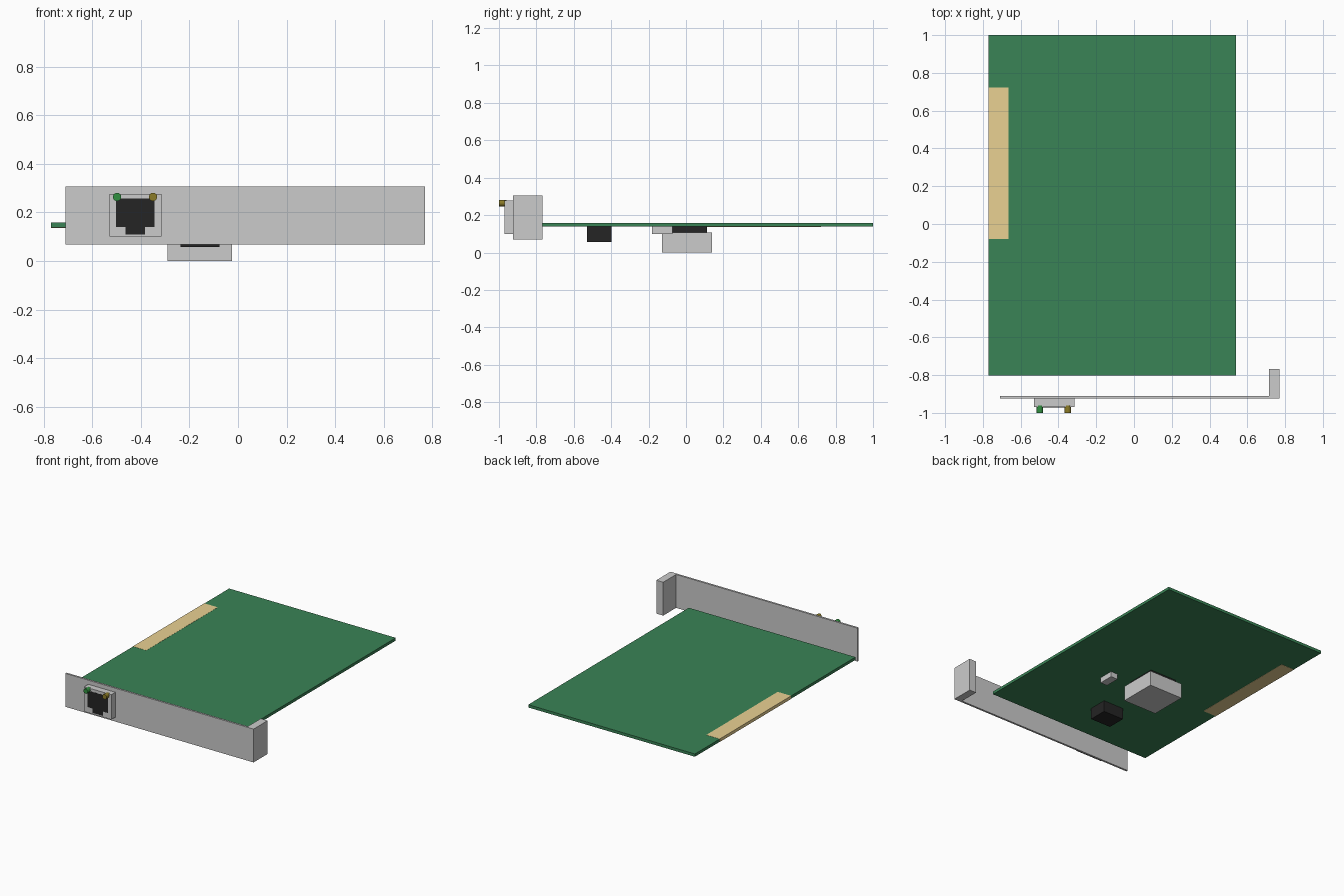
import bpy
import bmesh
from math import radians
from mathutils import Matrix, Vector

if "Cube" in bpy.data.objects:
    bpy.data.objects.remove(bpy.data.objects["Cube"])


def material(name, rgb):
    m = bpy.data.materials.new(name)
    m.diffuse_color = (*rgb, 1)
    m.use_nodes = True
    m.node_tree.nodes["Principled BSDF"].inputs["Base Color"].default_value = m.diffuse_color
    return m


GREEN = material("board_green", (0.042, 0.23, 0.093))
GOLD = material("contact_gold", (0.82, 0.64, 0.29))
BLACK = material("black_plastic", (0.018, 0.018, 0.018))
LED_GREEN = material("led_green", (0.03, 0.28, 0.05))
LED_AMBER = material("led_amber", (0.26, 0.2, 0.02))


def finish(name, bm, mat=None):
    bmesh.ops.recalc_face_normals(bm, faces=bm.faces[:])
    mesh = bpy.data.meshes.new(name)
    bm.to_mesh(mesh)
    bm.free()
    obj = bpy.data.objects.new(name, mesh)
    bpy.context.collection.objects.link(obj)
    if mat:
        mesh.materials.append(mat)
    return obj


def box(name, x, y, z, mat=None):
    bm = bmesh.new()
    size = Matrix.Diagonal((x[1] - x[0], y[1] - y[0], z[1] - z[0], 1))
    centre = Vector((sum(x) / 2, sum(y) / 2, sum(z) / 2))
    bmesh.ops.create_cube(bm, size=1, matrix=Matrix.Translation(centre) @ size)
    return finish(name, bm, mat)


def prism(name, points, direction, mat=None):
    bm = bmesh.new()
    face = bm.faces.new([bm.verts.new(p) for p in points])
    out = bmesh.ops.extrude_face_region(bm, geom=[face], use_keep_orig=True)
    verts = [g for g in out["geom"] if isinstance(g, bmesh.types.BMVert)]
    bmesh.ops.translate(bm, verts=verts, vec=direction)
    return finish(name, bm, mat)


# Circuit board with the gold contact strip on its left edge
box("circuit_board", (-0.77, 0.54), (-0.803, 1.0), (0.138, 0.158), GREEN)
box("edge_contacts", (-0.771, -0.665), (-0.08, 0.722), (0.137, 0.159), GOLD)

# L-shaped front bracket
profile = [(-0.71, -0.925), (0.77, -0.925), (0.77, -0.767),
           (0.716, -0.767), (0.716, -0.911), (-0.71, -0.911)]
prism("front_bracket", [(x, y, 0.069) for x, y in profile], (0, 0, 0.237))

# Network socket with a stepped dark opening
box("socket_housing", (-0.53, -0.316), (-0.97, -0.92), (0.1, 0.277))
half = [(0.079, 0.257), (0.079, 0.14), (0.04, 0.14), (0.04, 0.109)]
outline = half + [(-x, z) for x, z in reversed(half)]
prism("socket_opening", [(-0.423 + x, -0.971, z) for x, z in outline],
      (0, 0.02, 0), BLACK)

# Status lights
for name, x, mat in (("left_led", -0.498, LED_GREEN), ("right_led", -0.35, LED_AMBER)):
    bm = bmesh.new()
    bmesh.ops.create_cone(
        bm, cap_ends=True, segments=24, radius1=0.017, radius2=0.017, depth=0.04,
        matrix=Matrix.Translation((x, -0.98, 0.264)) @ Matrix.Rotation(radians(90), 4, 'X'))
    led = finish(name, bm, mat)
    bpy.context.view_layer.objects.active = led
    led.select_set(True)
    bpy.ops.object.shade_smooth_by_angle(angle=radians(40))
    led.select_set(False)

# Components under the board
box("processor", (-0.262, -0.052), (-0.1, 0.112), (0.105, 0.14), BLACK)
box("heat_sink", (-0.29, -0.024), (-0.128, 0.14), (0.0, 0.108))
box("inductor_block", (-0.237, -0.076), (-0.53, -0.397), (0.057, 0.14), BLACK)
box("small_chip", (0.08, 0.136), (-0.181, -0.073), (0.1, 0.14))
